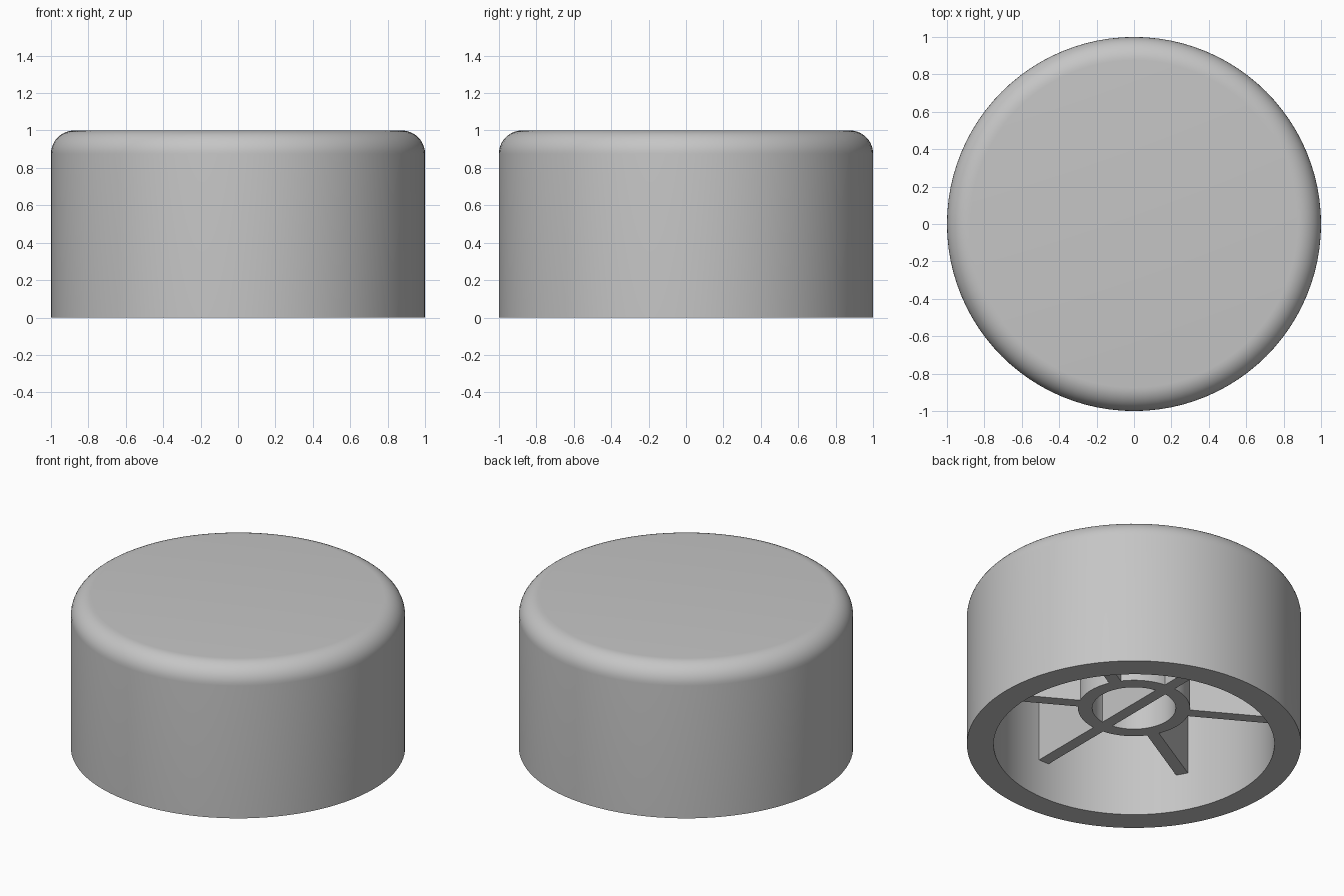
import bpy, bmesh, math
from mathutils import Matrix, Vector

if "Cube" in bpy.data.objects:
    bpy.data.objects.remove(bpy.data.objects["Cube"])

SEGMENTS = 96
WALL_R, CEILING = 0.84, 0.84      # inside radius and inside height of the shell
RIB_Z, RIB_W = 0.25, 0.075        # underside height and thickness of the ribs
HUB_OUT, HUB_IN = 0.335, 0.25
FILLET = 0.125

grey = bpy.data.materials.new("grey plastic")
grey.diffuse_color = (0.56, 0.56, 0.56, 1)
grey.use_nodes = True
grey.node_tree.nodes["Principled BSDF"].inputs["Base Color"].default_value = grey.diffuse_color


def add_object(name, bm):
    bmesh.ops.recalc_face_normals(bm, faces=bm.faces)
    mesh = bpy.data.meshes.new(name)
    bm.to_mesh(mesh)
    bm.free()
    mesh.materials.append(grey)
    obj = bpy.data.objects.new(name, mesh)
    bpy.context.collection.objects.link(obj)
    return obj


def revolve(name, profile, closed=False):
    """Spin an (r, z) profile round the z axis."""
    bm = bmesh.new()
    verts = [bm.verts.new((r, 0, z)) for r, z in profile]
    edges = [bm.edges.new(pair) for pair in zip(verts, verts[1:])]
    if closed:
        edges.append(bm.edges.new((verts[-1], verts[0])))
    bmesh.ops.spin(bm, geom=verts + edges, cent=(0, 0, 0), axis=(0, 0, 1),
                   angle=math.tau, steps=SEGMENTS)
    bmesh.ops.remove_doubles(bm, verts=bm.verts, dist=1e-5)
    obj = add_object(name, bm)
    bpy.ops.object.select_all(action='DESELECT')
    obj.select_set(True)
    bpy.context.view_layer.objects.active = obj
    bpy.ops.object.shade_smooth_by_angle(angle=math.radians(30))
    return obj


def rib(name, start, end, angle):
    """Upright plate from radius start to end, turned to an angle."""
    top = CEILING + 0.002
    bm = bmesh.new()
    bmesh.ops.create_cube(bm, size=1)
    bmesh.ops.scale(bm, verts=bm.verts, vec=(end - start, RIB_W, top - RIB_Z))
    bmesh.ops.translate(bm, verts=bm.verts,
                        vec=Vector(((start + end) / 2, 0, (top + RIB_Z) / 2)))
    bmesh.ops.rotate(bm, verts=bm.verts, cent=(0, 0, 0),
                     matrix=Matrix.Rotation(math.radians(angle), 3, 'Z'))
    return add_object(name, bm)


# Hollow cap with a rounded top edge, open underneath
edge = [(1 - FILLET + FILLET * math.sin(a), 1 - FILLET + FILLET * math.cos(a))
        for a in (math.pi / 2 * i / 10 for i in range(11))]
revolve("cap_shell", [(0, 1)] + edge
        + [(1, 0), (WALL_R, 0), (WALL_R, CEILING), (0, CEILING)])

# Round hub hanging from the ceiling
revolve("hub_ring", [(HUB_OUT, RIB_Z), (HUB_OUT, CEILING + 0.002),
                     (HUB_IN, CEILING + 0.002), (HUB_IN, RIB_Z)], closed=True)

# One full-width bar through the hub, and four short ribs from hub to wall
REACH = WALL_R + 0.003
rib("cross_bar", -REACH, REACH, 90)
for i, angle in enumerate((30, 150, 210, 330)):
    rib(f"side_rib_{i + 1}", HUB_OUT - 0.02, REACH, angle)
